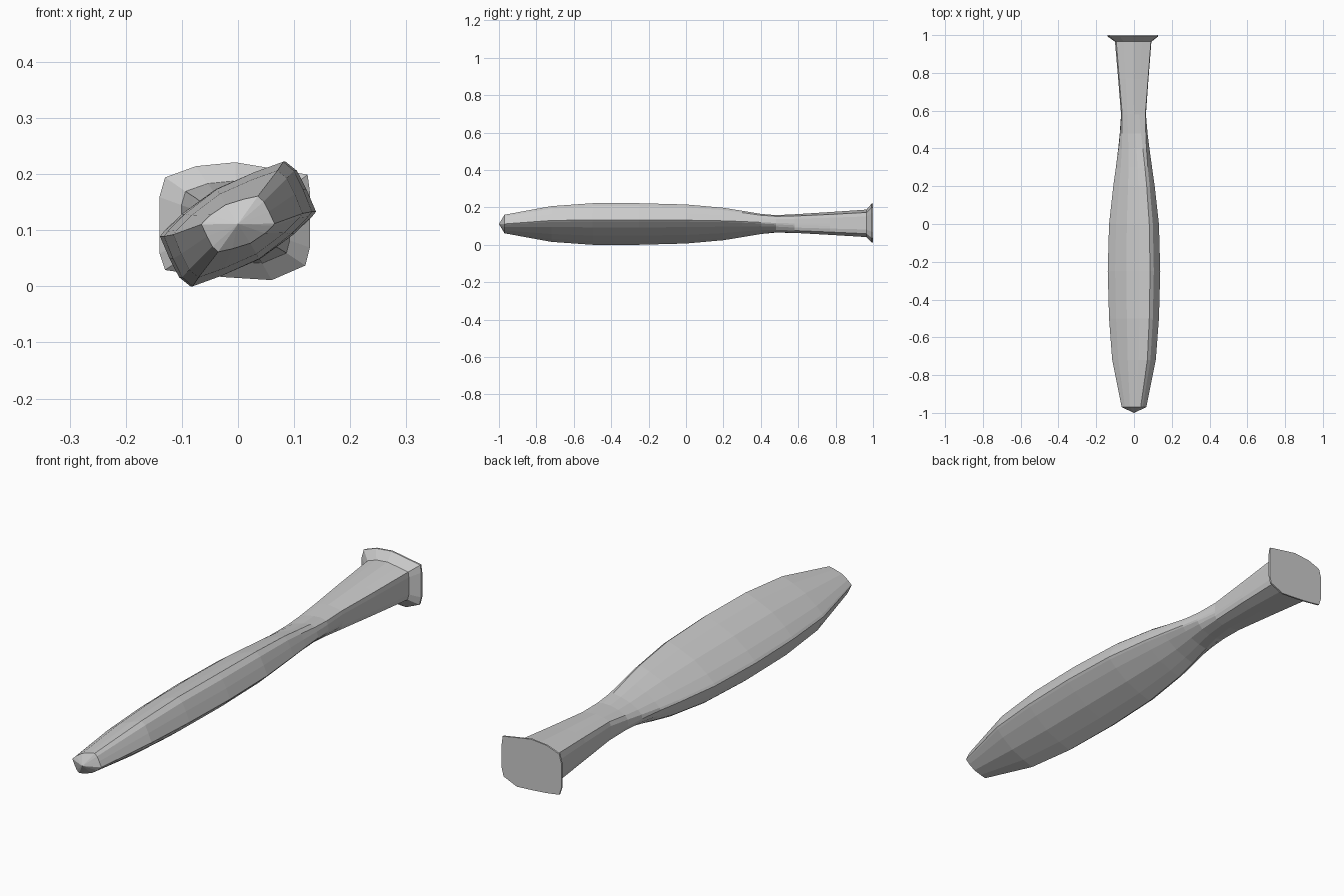
import bpy, bmesh

if "Cube" in bpy.data.objects:
    bpy.data.objects.remove(bpy.data.objects["Cube"])

# Blade cross-section: tilted slab, symmetric about its centre
half = [(.139, .022), (.122, .062), (.105, .095), (.085, .111),
        (.03, .092), (-.04, .062), (-.10, .018), (-.132, -.013)]
blade = half + [(-x, -z) for x, z in half]

# Handle cross-section: rounded rectangle with the same point count
handle = [(.128, .005), (.128, .058), (.124, .088), (.055, .100),
          (-.005, .110), (-.075, .103), (-.130, .083), (-.140, .048),
          (-.140, -.052), (-.130, -.082), (-.075, -.090), (-.02, -.095),
          (.06, -.100), (.12, -.074), (.128, -.042), (.128, -.018)]

# Stations along the length: y, x scale, z scale, blend from blade to handle
stations = [(-.97, .43, .43, 0), (-.72, .83, .86, 0), (-.5, .95, 1, 0),
            (-.25, 1, 1, 0), (0, .95, .94, 0), (.2, .79, .78, 0),
            (.3, .69, .64, .05), (.4, .60, .50, .25), (.48, .54, .45, .55),
            (.58, .49, .48, .9), (.77, .60, .58, 1), (.965, .72, .70, 1),
            (.993, 1, 1, 1), (1, 1, 1, 1)]
CENTRE_Z = .111

bm = bmesh.new()
rings = []
for y, sx, sz, t in stations:
    ring = []
    for (bx, bz), (hx, hz) in zip(blade, handle):
        x, z = bx + (hx - bx) * t, bz + (hz - bz) * t
        # The tip is rounder than the rest of the blade
        if y < -.9:
            x, z = x + .35 * (x - z) * .3, z - .35 * (x - z) * .5
        ring.append(bm.verts.new((x * sx, y, z * sz + CENTRE_Z)))
    rings.append(ring)

# Skin between the rings
n = len(blade)
for a, b in zip(rings, rings[1:]):
    for i in range(n):
        j = (i + 1) % n
        bm.faces.new((a[i], a[j], b[j], b[i]))

# Pointed tip and flat butt
tip = bm.verts.new((0, -1, CENTRE_Z))
for i in range(n):
    bm.faces.new((tip, rings[0][(i + 1) % n], rings[0][i]))
bm.faces.new(rings[-1])

bmesh.ops.recalc_face_normals(bm, faces=bm.faces)
mesh = bpy.data.meshes.new("paddle")
bm.to_mesh(mesh)
bm.free()
bpy.context.collection.objects.link(bpy.data.objects.new("paddle", mesh))
